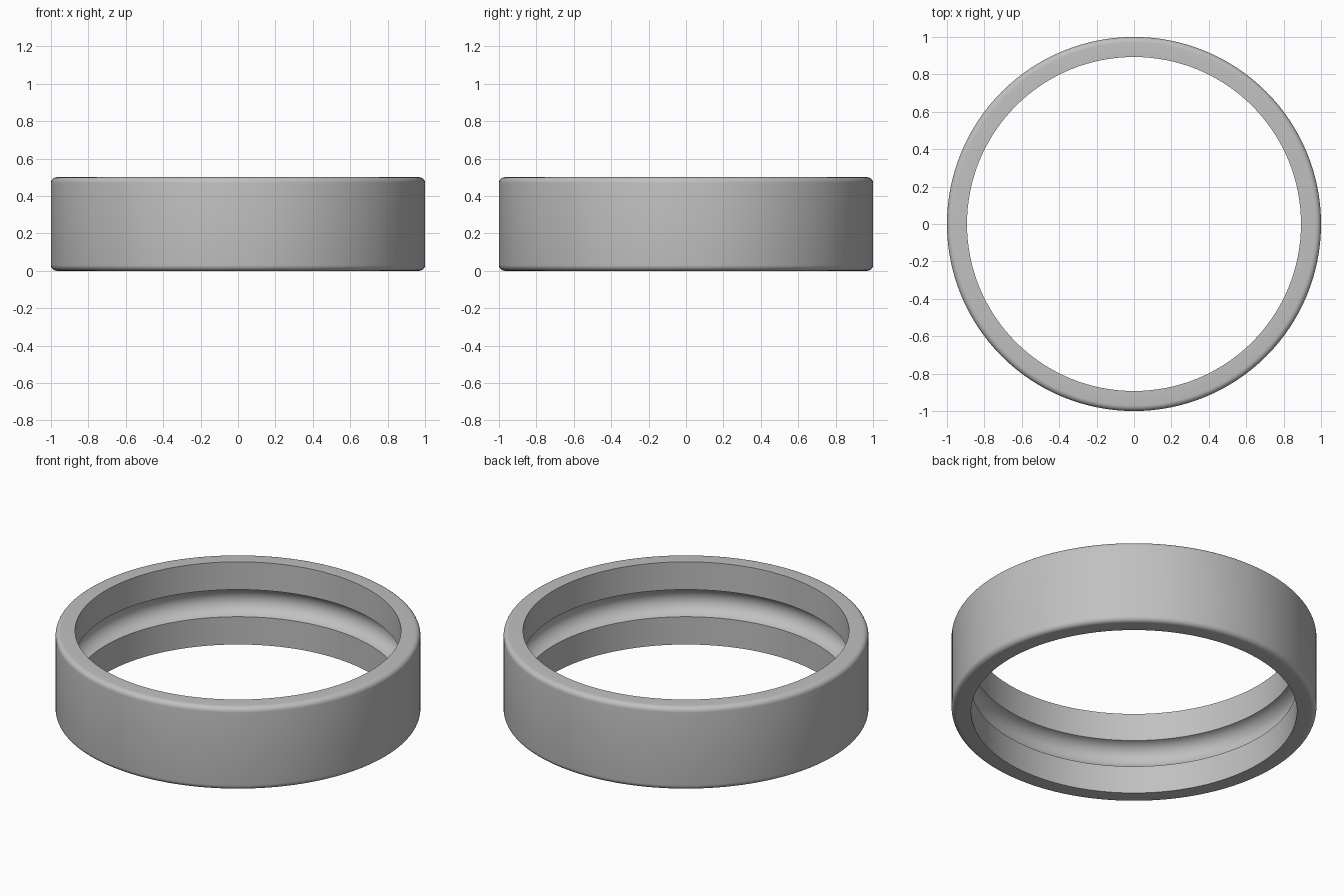
import bpy, bmesh, math

if "Cube" in bpy.data.objects:
    bpy.data.objects.remove(bpy.data.objects["Cube"])

STEPS = 128
OUTER, INNER, HEIGHT = 1.0, 0.893, 0.5
FILLET = 0.03
GROOVE_HALF, GROOVE_DEPTH = 0.082, 0.07

# Cross-section: outer wall with rounded corners, inner wall with ball groove
profile = [(INNER, 0.0)]
for cz, start in ((FILLET, -90), (HEIGHT - FILLET, 0)):
    for i in range(7):
        a = math.radians(start + 15 * i)
        profile.append((OUTER - FILLET + FILLET * math.cos(a), cz + FILLET * math.sin(a)))
profile.append((INNER, HEIGHT))

# Groove is a circular arc through both edges and the deepest point
rad = (GROOVE_HALF ** 2 + GROOVE_DEPTH ** 2) / (2 * GROOVE_DEPTH)
centre = INNER + GROOVE_DEPTH - rad
half = math.atan2(GROOVE_HALF, INNER - centre)
for i in range(17):
    a = half * (1 - i / 8)
    profile.append((centre + rad * math.cos(a), HEIGHT / 2 + rad * math.sin(a)))

# Revolve the closed section into a ring
bm = bmesh.new()
rings = []
for s in range(STEPS):
    t = 2 * math.pi * s / STEPS
    rings.append([bm.verts.new((r * math.cos(t), r * math.sin(t), z)) for r, z in profile])
n = len(profile)
for s in range(STEPS):
    a, b = rings[s], rings[(s + 1) % STEPS]
    for i in range(n):
        j = (i + 1) % n
        bm.faces.new((a[i], b[i], b[j], a[j]))
bmesh.ops.recalc_face_normals(bm, faces=bm.faces)
mesh = bpy.data.meshes.new("bearing_outer_ring")
bm.to_mesh(mesh)
bm.free()

ring = bpy.data.objects.new("bearing_outer_ring", mesh)
bpy.context.collection.objects.link(ring)
steel = bpy.data.materials.new("steel grey")
steel.diffuse_color = (0.53, 0.53, 0.53, 1)
steel.use_nodes = True
steel.node_tree.nodes["Principled BSDF"].inputs["Base Color"].default_value = steel.diffuse_color
mesh.materials.append(steel)

# Smooth shading with crisp rims
bpy.context.view_layer.objects.active = ring
ring.select_set(True)
bpy.ops.object.shade_smooth_by_angle(angle=math.radians(30))
